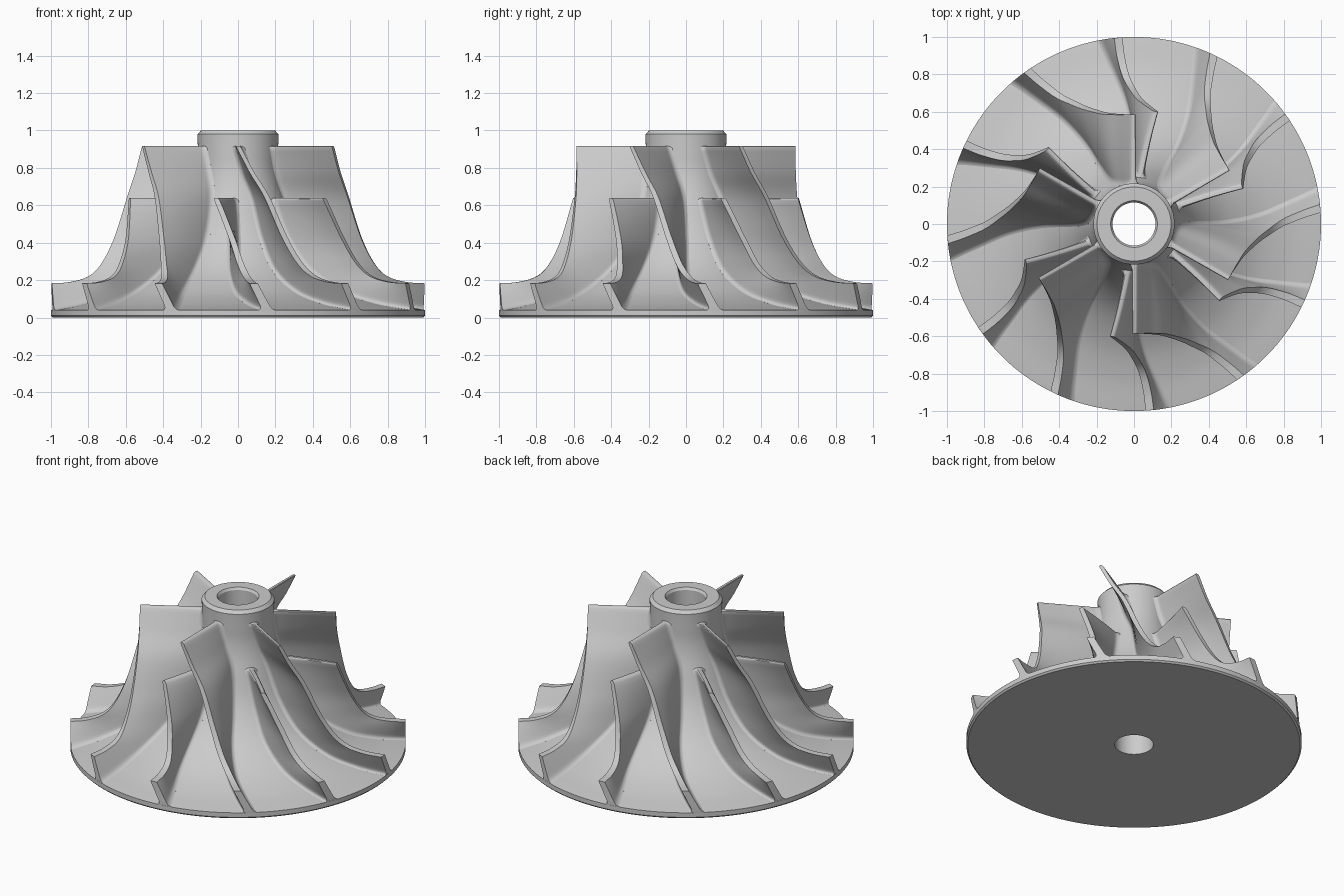
import bpy, bmesh, math
from mathutils import Matrix

if "Cube" in bpy.data.objects:
    bpy.data.objects.remove(bpy.data.objects["Cube"])

# Stations along the flow: hub (r, z, wrap deg), shroud (r, z, main wrap, splitter wrap)
STATIONS = [
    (.215, .918, 0, .585, .918, 0, 0),
    (.218, .78, 11, .590, .78, 7, 10),
    (.250, .64, 22, .612, .64, 14.8, 18.8),
    (.330, .43, 26, .665, .43, 22.0, 27.0),
    (.460, .26, 27.5, .730, .29, 27, 31),
    (.640, .14, 31, .800, .22, 30.6, 33.3),
    (.820, .075, 35.5, .900, .19, 33.2, 34.5),
    (1.0, .04, 39, 1.0, .183, 34.8, 34.8),
]
LAST = len(STATIONS) - 1
SPLITTER_START = 2
FILLET = .026


def station(u):
    """Smooth (Catmull-Rom) interpolation of the station table."""
    i = min(int(u), LAST - 1)
    t = u - i
    b, c = STATIONS[i], STATIONS[i + 1]
    a = STATIONS[i - 1] if i > 0 else [2 * p - q for p, q in zip(b, c)]
    d = STATIONS[i + 2] if i + 2 <= LAST else [2 * q - p for p, q in zip(b, c)]
    return [.5 * (2 * q + (r - p) * t + (2 * p - 5 * q + 4 * r - s) * t * t
                  + (3 * q - p - 3 * r + s) * t ** 3)
            for p, q, r, s in zip(a, b, c, d)]


def make_mesh(name, bm, angle):
    bmesh.ops.recalc_face_normals(bm, faces=bm.faces)
    me = bpy.data.meshes.new(name)
    bm.to_mesh(me)
    bm.free()
    me.shade_smooth()
    me.set_sharp_from_angle(angle=math.radians(angle))
    return me


def add_object(name, me):
    ob = bpy.data.objects.new(name, me)
    bpy.context.collection.objects.link(ob)
    return ob


def lathe(name, profile, segments=180):
    """Revolve a closed (r, z) profile around the z axis."""
    bm = bmesh.new()
    rings = []
    for k in range(segments):
        a = 2 * math.pi * k / segments
        rings.append([bm.verts.new((r * math.cos(a), r * math.sin(a), z))
                      for r, z in profile])
    n = len(profile)
    for k in range(segments):
        p, q = rings[k], rings[(k + 1) % segments]
        for j in range(n):
            m = (j + 1) % n
            bm.faces.new((p[j], q[j], q[m], p[m]))
    return add_object(name, make_mesh(name, bm, 30))


def blade_mesh(name, start, steps, is_splitter):
    """Twisted ruled blade between hub and shroud with a root fillet."""
    us = [start, start + .03, start + .08]
    us += [start + .08 + (LAST - start - .08) * k / steps for k in range(1, steps + 1)]
    spans = [-.06, 0, .01, .025, .045, .07, .1, .15, .25, .4, .55, .7, .85, 1]
    bm = bmesh.new()
    loops = []
    for k, u in enumerate(us):
        hr, hz, ha, sr, sz, main_wrap, split_wrap = station(u)
        sa = split_wrap if is_splitter else main_wrap
        length = math.hypot(sr - hr, sz - hz)
        nose = .5 if k == 0 else .85 if k == 1 else 1
        for_fillet = .15 if k == 0 else .6 if k == 1 else 1
        sides = ([], [])
        for s in spans:
            r, z = hr + (sr - hr) * s, hz + (sz - hz) * s
            ang = math.radians(90 + ha + (sa - ha) * s)
            gap = .95 * max(0, FILLET - max(0, s * length))
            half = (.012 + .01 * u / LAST + .004 * (1 - s)) * nose
            half += (FILLET - math.sqrt(FILLET ** 2 - gap ** 2)) * for_fillet
            for side, sign in zip(sides, (1, -1)):
                a = ang + sign * half / r
                side.append(bm.verts.new((r * math.cos(a), r * math.sin(a), z)))
        loops.append(sides[0] + sides[1][::-1])
    n = len(loops[0])
    for p, q in zip(loops, loops[1:]):
        for j in range(n):
            m = (j + 1) % n
            bm.faces.new((p[j], p[m], q[m], q[j]))
    # Leading and trailing edge strips
    for loop in (loops[0], loops[-1]):
        for j in range(n // 2 - 1):
            bm.faces.new((loop[j], loop[j + 1], loop[n - 2 - j], loop[n - 1 - j]))
    return make_mesh(name, bm, 40)


# Hub and back disc with through bore
flank = [tuple(station(LAST * k / 48)[:2]) for k in range(49)]
lathe("hub", [(.115, 0), (.115, .985), (.125, 1), (.198, 1), (.217, .98)]
      + flank + [(1.0, .01), (.99, 0)])

# Six full blades and six splitter blades
main = blade_mesh("main_blade", 0, 48, False)
splitter = blade_mesh("splitter_blade", SPLITTER_START, 36, True)
for i in range(6):
    add_object(f"main_blade_{i + 1}", main).matrix_world = \
        Matrix.Rotation(math.radians(60 * i), 4, 'Z')
    add_object(f"splitter_blade_{i + 1}", splitter).matrix_world = \
        Matrix.Rotation(math.radians(60 * i - 30), 4, 'Z')
